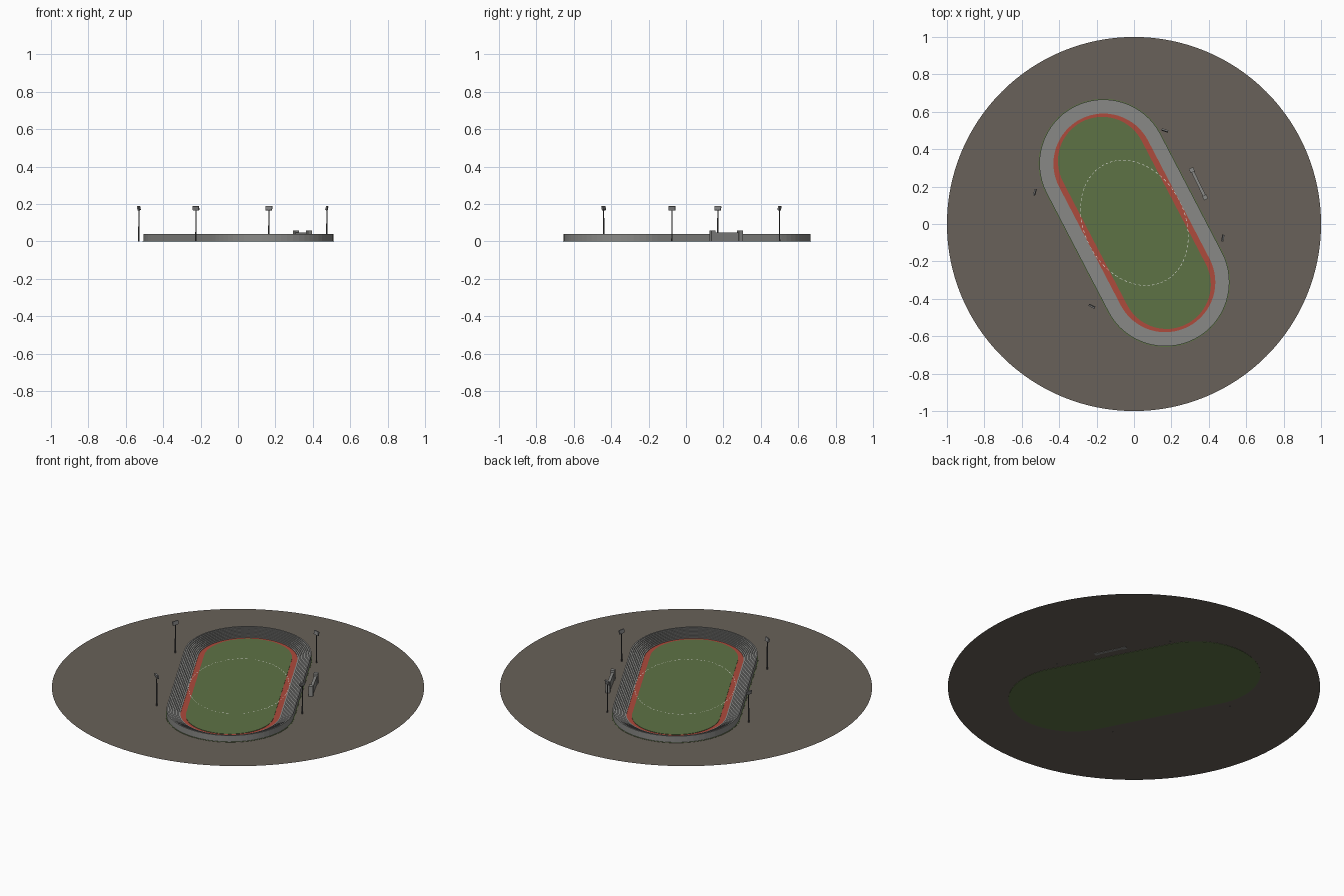
import bpy, bmesh
from math import sin, cos, pi, radians, atan2
from mathutils import Matrix, Vector

cube = bpy.data.objects.get("Cube")
if cube:
    bpy.data.objects.remove(cube)

TILT = radians(27.5)      # long axis leans from +y towards -x
HALF = 0.357              # half length of the straights
TURN = Matrix.Translation((0.002, 0.006, 0)) @ Matrix.Rotation(TILT, 4, 'Z')


def material(name, rgb):
    m = bpy.data.materials.new(name)
    m.use_nodes = True
    m.diffuse_color = (*rgb, 1)
    m.node_tree.nodes["Principled BSDF"].inputs["Base Color"].default_value = (*rgb, 1)
    return m


EARTH = material("brown earth", (0.14, 0.12, 0.10))
GRASS = material("grass green", (0.11, 0.17, 0.06))
CLAY = material("track red", (0.42, 0.07, 0.045))
CONCRETE = material("concrete grey", (0.25, 0.25, 0.24))
WHITE = material("line white", (0.7, 0.7, 0.65))
STEEL = material("dark steel", (0.08, 0.08, 0.08))
LAMP = material("lamp grey", (0.22, 0.22, 0.22))


def finish(name, bm, mat, matrix=Matrix()):
    bmesh.ops.recalc_face_normals(bm, faces=bm.faces)
    mesh = bpy.data.meshes.new(name)
    bm.to_mesh(mesh)
    bm.free()
    mesh.materials.append(mat)
    obj = bpy.data.objects.new(name, mesh)
    obj.matrix_world = matrix
    bpy.context.collection.objects.link(obj)
    return obj


def oval(radius, half=HALF, n=32):
    """Outline with two straights and two half-round ends."""
    pts = []
    for end in (0, 1):
        for i in range(n + 1):
            a = pi * (i / n + end)
            pts.append((radius * cos(a), radius * sin(a) + (-half if end else half)))
    return pts


def loft(name, rings, mat, caps=False, closed=False, matrix=TURN):
    """Skin a list of (outline, height) rings."""
    bm = bmesh.new()
    loops = [[bm.verts.new((x, y, z)) for x, y in pts] for pts, z in rings]
    pairs = list(zip(loops, loops[1:])) + ([(loops[-1], loops[0])] if closed else [])
    for a, b in pairs:
        for i in range(len(a)):
            j = (i + 1) % len(a)
            bm.faces.new((a[i], a[j], b[j], b[i]))
    if caps:
        bm.faces.new(loops[0])
        bm.faces.new(loops[-1])
    return finish(name, bm, mat, matrix)


def box(name, size, matrix, mat):
    bm = bmesh.new()
    bmesh.ops.create_cube(bm, size=1, matrix=Matrix.Diagonal((*size, 1)))
    return finish(name, bm, mat, matrix)


# Round plot of earth
bm = bmesh.new()
bmesh.ops.create_circle(bm, cap_ends=True, segments=128, radius=1,
                        matrix=Matrix.Translation((0, 0, 0.0015)))
finish("ground", bm, EARTH)

# Lawn base, running track and pitch
loft("lawn_base", [(oval(0.347), 0), (oval(0.347), 0.003)], GRASS, caps=True)
loft("running_track", [(oval(0.272), 0.003), (oval(0.272), 0.005)], CLAY, caps=True)
loft("pitch", [(oval(0.237, 0.372), 0.004), (oval(0.237, 0.372), 0.007)], GRASS, caps=True)


# Dashed boundary line
def ellipse(a, t):
    return (0.267 + a) * cos(t), (0.349 + a) * sin(t), 0.0078


bm = bmesh.new()
DASHES = 72
for k in range(DASHES):
    t0, t1 = 2 * pi * k / DASHES, 2 * pi * (k + 0.55) / DASHES
    bm.faces.new([bm.verts.new(ellipse(a, t)) for a, t in
                  ((0, t0), (0.003, t0), (0.003, t1), (0, t1))])
finish("boundary_line", bm, WHITE, TURN)

# Terraced stand: steps rise outwards to the rim, then the outer wall
STEPS, INNER, OUTER, TOP = 9, 0.268, 0.343, 0.04
rings = [(oval(INNER), 0.003)]
for s in range(STEPS):
    z = 0.008 + (TOP - 0.008) * s / (STEPS - 1)
    for k in (s, s + 1):
        rings.append((oval(INNER + (OUTER - INNER) * k / STEPS), z))
rings.append((oval(OUTER), 0.003))
loft("terraced_stand", rings, CONCRETE, closed=True)

# Floodlights facing the middle of the pitch
for i, (x, y) in enumerate([(-0.53, 0.17), (0.165, 0.5), (0.475, -0.075), (-0.225, -0.44)]):
    bm = bmesh.new()
    bmesh.ops.create_cone(bm, cap_ends=True, segments=8, radius1=0.004, radius2=0.0025,
                          depth=0.175, matrix=Matrix.Translation((0, 0, 0.0875)))
    finish(f"floodlight_mast_{i + 1}", bm, STEEL, Matrix.Translation((x, y, 0)))
    aim = Matrix.Translation((x, y, 0.178)) @ Matrix.Rotation(atan2(y, x), 4, 'Z')
    box(f"floodlight_head_{i + 1}", (0.008, 0.036, 0.022),
        aim @ Matrix.Rotation(radians(12), 4, 'Y'), LAMP)

# Entrance building: a long hall between two towers
gate = Matrix.Translation((0.345, 0.215, 0)) @ Matrix.Rotation(radians(25.8), 4, 'Z')
box("entrance_hall", (0.016, 0.15, 0.048), gate @ Matrix.Translation((0, 0, 0.024)), CONCRETE)
for name, side in (("north", 1), ("south", -1)):
    box(f"{name}_tower", (0.024, 0.024, 0.06),
        gate @ Matrix.Translation((0, side * 0.081, 0.03)), CONCRETE)
